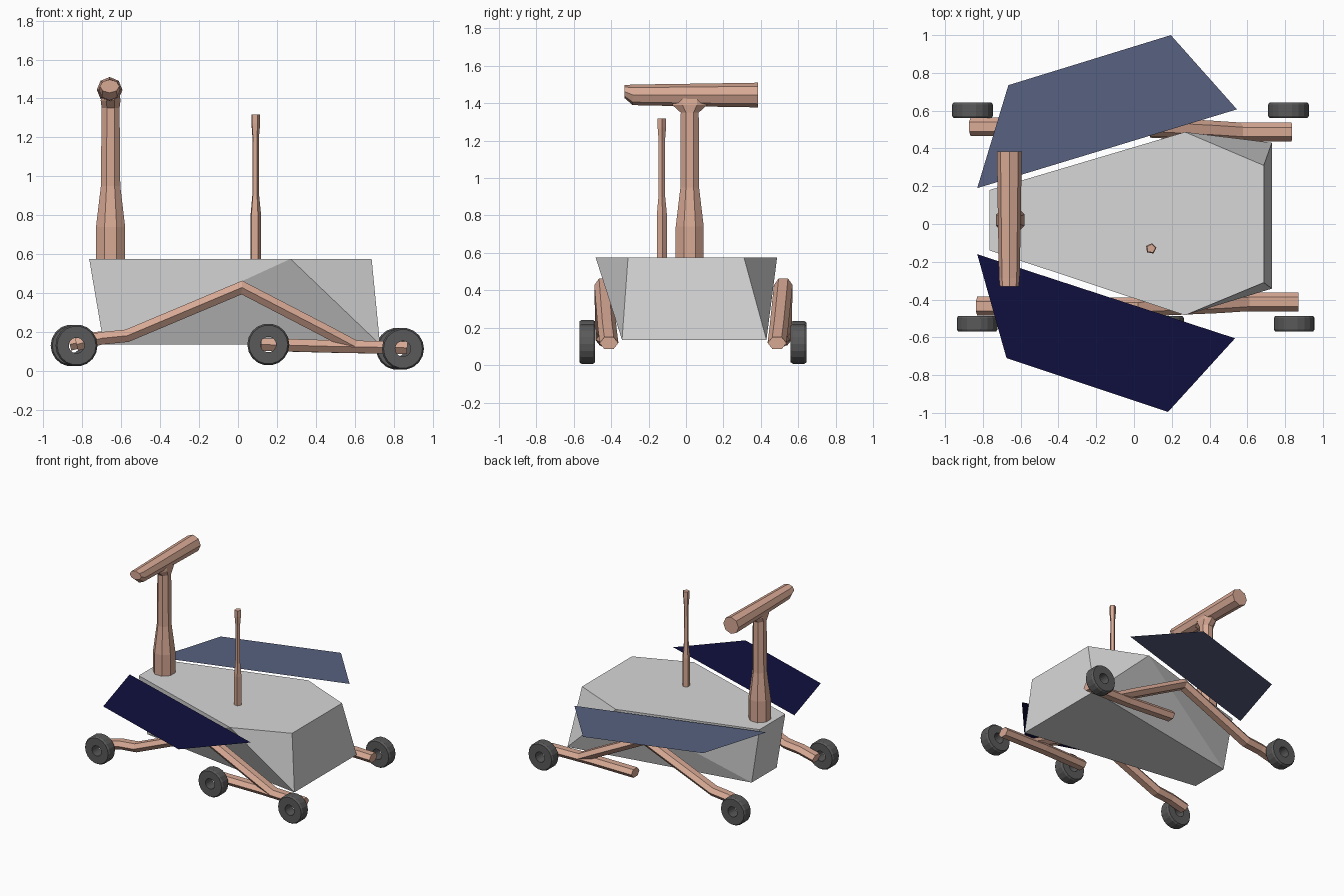
import bpy, bmesh
from math import sin, cos, pi
from mathutils import Vector

cube = bpy.data.objects.get("Cube")
if cube:
    bpy.data.objects.remove(cube, do_unlink=True)


def material(name, rgb):
    m = bpy.data.materials.new(name)
    m.use_nodes = True
    m.diffuse_color = (*rgb, 1)
    m.node_tree.nodes["Principled BSDF"].inputs["Base Color"].default_value = (*rgb, 1)
    return m


GREY = material("light grey", (0.68, 0.68, 0.68))
COPPER = material("copper", (0.69, 0.40, 0.30))
RUBBER = material("dark rubber", (0.10, 0.10, 0.10))
SLATE = material("slate blue", (0.095, 0.12, 0.22))
NAVY = material("navy", (0.005, 0.005, 0.05))


def build(name, verts, faces, mat, fix_normals=True):
    bm = bmesh.new()
    vs = [bm.verts.new(v) for v in verts]
    for f in faces:
        bm.faces.new([vs[i] for i in f])
    if fix_normals:
        bmesh.ops.recalc_face_normals(bm, faces=bm.faces)
    me = bpy.data.meshes.new(name)
    bm.to_mesh(me)
    bm.free()
    me.materials.append(mat)
    ob = bpy.data.objects.new(name, me)
    bpy.context.collection.objects.link(ob)
    return ob


def skin(name, rings, mat, closed=False):
    """Join equal rings of points; cap the ends unless the loop is closed."""
    n, k = len(rings[0]), len(rings)
    faces = []
    for r in range(k if closed else k - 1):
        a, b = r * n, (r + 1) % k * n
        faces += [(a + i, a + (i + 1) % n, b + (i + 1) % n, b + i) for i in range(n)]
    if not closed:
        faces += [tuple(range(n)), tuple(range((k - 1) * n, k * n))]
    return build(name, [p for ring in rings for p in ring], faces, mat)


def angles(n, turn=0.0):
    return [2 * pi * (i + turn) / n for i in range(n)]


def post(name, x, y, profile, sides, turn):
    # profile rows: x radius, y radius, height
    rings = [[(x + rx * cos(a), y + ry * sin(a), z) for a in angles(sides, turn)]
             for rx, ry, z in profile]
    return skin(name, rings, COPPER)


def beam(name, path, half_y, half_z):
    """Six sided tube along a path of (x, y, z) points, mitred in the xz plane."""
    pts = [Vector(p) for p in path]
    rings = []
    for i, p in enumerate(pts):
        flat = lambda v: Vector((v.x, 0, v.z)).normalized()
        d0 = flat(p - pts[i - 1]) if i else flat(pts[1] - p)
        d1 = flat(pts[i + 1] - p) if i + 1 < len(pts) else d0
        d = (d0 + d1).normalized()
        up = Vector((-d.z, 0, d.x)) / max(d.dot(d0), 0.5)
        rings.append([p + Vector((0, half_y * cos(a), 0)) + up * half_z * sin(a)
                      for a in angles(6)])
    return skin(name, rings, COPPER)


def wheel(name, x, y, z):
    # closed radius / width profile turned round the axle
    profile = [(0.04, -0.042), (0.10, -0.042), (0.108, -0.03),
               (0.108, 0.03), (0.10, 0.042), (0.04, 0.042)]
    rings = [[(x + r * cos(a), y + w, z + r * sin(a)) for r, w in profile]
             for a in angles(18)]
    return skin(name, rings, RUBBER, closed=True)


# body: six sided deck over a four sided floor
TOP, FLOOR = 0.575, 0.135
deck = [(-0.765, -0.14), (0.27, -0.483), (0.687, -0.31),
        (0.687, 0.31), (0.27, 0.487), (-0.765, 0.18)]
floor = [(-0.69, -0.14), (0.73, -0.342), (0.73, 0.43), (-0.69, 0.17)]
build("body",
      [(x, y, TOP) for x, y in deck] + [(x, y, FLOOR) for x, y in floor],
      [(0, 1, 2, 3, 4, 5), (6, 7, 8, 9),
       (0, 1, 6), (1, 6, 7), (1, 2, 7), (2, 3, 8, 7),
       (3, 4, 8), (4, 8, 9), (4, 5, 9), (5, 0, 6, 9)], GREY)

# solar panels: flat sheets level with the deck
for name, mat, corners in (
        ("front_panel", NAVY, [(-0.83, -0.16), (-0.675, -0.71), (0.18, -0.995), (0.535, -0.605)]),
        ("back_panel", SLATE, [(0.545, 0.607), (0.195, 1.0), (-0.665, 0.735), (-0.83, 0.19)])):
    build(name, [(x, y, TOP) for x, y in corners], [(0, 1, 2, 3)], mat, False)

# camera mast with its flared neck
post("mast", -0.655, 0.02,
     [(0.081, 0.081, 0.57), (0.081, 0.081, 0.74), (0.054, 0.054, 0.95),
      (0.05, 0.052, 1.35), (0.055, 0.10, 1.39), (0.05, 0.10, 1.43)], 8, 0.5)

# camera head: slightly tapered bar with a chamfered front end
head = []
for y, r, z in ((-0.33, 0.034, 1.463), (-0.285, 0.055, 1.445),
                (0.0, 0.06, 1.444), (0.385, 0.066, 1.444)):
    head.append([(-0.66 + max(r, 0.05) * cos(a), y, z + r * sin(a)) for a in angles(8)])
skin("camera_head", head, COPPER)

# antenna
post("antenna", 0.09, -0.13,
     [(0.029, 0.029, 0.57), (0.029, 0.029, 0.80), (0.019, 0.019, 0.90),
      (0.018, 0.018, 1.20), (0.024, 0.024, 1.27), (0.024, 0.024, 1.318)], 5, 0.1)

# suspension on both sides; the back set sits a little further along -x
for side, sign, shift, mid, low in (("front", -1, 0.0, 0.44, 0.412),
                                    ("back", 1, -0.035, 0.52, 0.487)):
    left = mid - 0.005
    rocker = [(-0.83, left, 0.135), (-0.70, left, 0.167), (-0.57, left, 0.18),
              (0.02, mid, 0.428), (0.45, low + 0.01, 0.205), (0.60, low, 0.125)]
    boom = [(0.12, low + 0.02, 0.135), (0.50, low, 0.125), (0.87, low, 0.118)]
    for part, path in (("rocker_arm", rocker), ("boom", boom)):
        beam(f"{side}_{part}", [(x + shift, sign * y, z) for x, y, z in path], 0.05, 0.037)

# wheels: three at the front, two at the back
for name, x, y, z in (("front_wheel_a", -0.83, -0.528, 0.13),
                      ("front_wheel_b", 0.156, -0.528, 0.135),
                      ("front_wheel_c", 0.848, -0.528, 0.113),
                      ("back_wheel_a", -0.855, 0.602, 0.13),
                      ("back_wheel_c", 0.818, 0.602, 0.113)):
    wheel(name, x, y, z)
